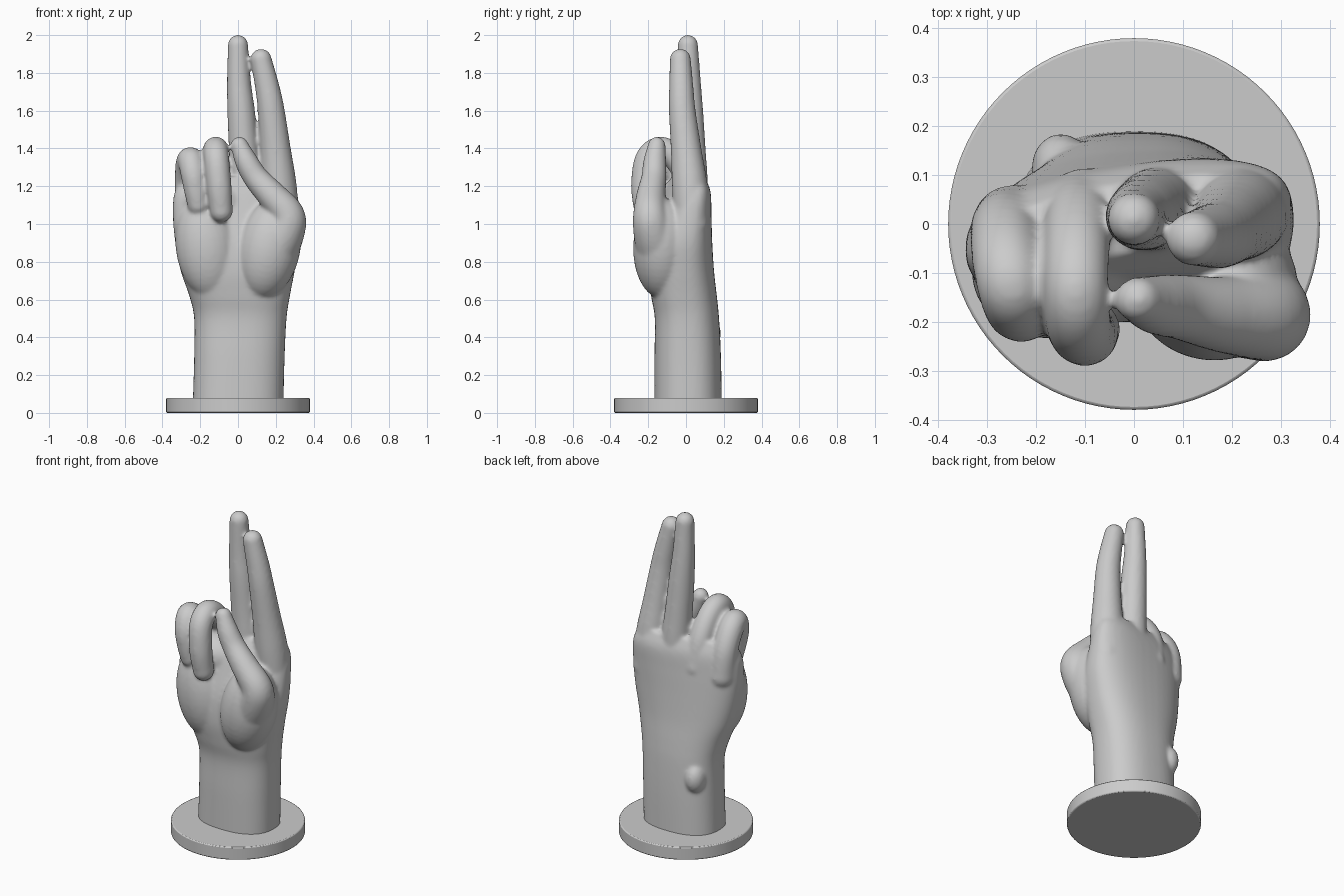
import bpy, bmesh, math
from mathutils import Vector, Matrix

if "Cube" in bpy.data.objects:
    bpy.data.objects.remove(bpy.data.objects["Cube"])

bm = bmesh.new()


def spline(pts, steps=6):
    """Catmull-Rom sampling of points of any dimension up to 4."""
    p = [Vector(q) for q in pts]
    p = [p[0] * 2 - p[1]] + p + [p[-1] * 2 - p[-2]]
    out = []
    for i in range(1, len(p) - 2):
        a, b, c, d = p[i - 1:i + 3]
        for s in range(steps):
            t = s / steps
            out.append((b * 2 + (c - a) * t + (a * 2 - b * 5 + c * 4 - d) * t * t
                        + (b * 3 - a - c * 3 + d) * t ** 3) * 0.5)
    return out + [p[-2]]


def loft(rings):
    """Skin a list of point rings and close both ends."""
    rows = [[bm.verts.new(co) for co in ring] for ring in rings]
    n = len(rows[0])
    for a, b in zip(rows, rows[1:]):
        for i in range(n):
            j = (i + 1) % n
            bm.faces.new((a[i], a[j], b[j], b[i]))
    bm.faces.new(rows[0][::-1])
    bm.faces.new(rows[-1])


def ball(centre, radii, tilt=0.0):
    mat = (Matrix.Translation(centre) @ Matrix.Rotation(tilt, 4, 'Y')
           @ Matrix.Diagonal((*radii, 1)))
    bmesh.ops.create_uvsphere(bm, u_segments=32, v_segments=20, radius=1, matrix=mat)


def finger(pts, n=24):
    """Round tube through (x, y, z, radius) points with ball ends."""
    path = spline(pts)
    rings = []
    side = Vector((1, 0, 0))
    for i, p in enumerate(path):
        tan = (path[min(i + 1, len(path) - 1)].xyz - path[max(i - 1, 0)].xyz).normalized()
        u = (side - tan * side.dot(tan)).normalized()
        v = tan.cross(u)
        side = u
        rings.append([p.xyz + (u * math.cos(k * math.tau / n) + v * math.sin(k * math.tau / n)) * p.w
                      for k in range(n)])
    loft(rings)
    for p in (path[0], path[-1]):
        ball(p.xyz, (p.w,) * 3)


# Wrist and palm: z, x min, x max, y min, y max, skew of the section
sections = [
    (0.03, -.24, .24, -.167, .19, 0), (0.3, -.232, .247, -.167, .185, 0),
    (0.5, -.232, .257, -.165, .175, 0), (0.62, -.258, .275, -.185, .163, .02),
    (0.75, -.303, .30, -.20, .147, .05), (0.9, -.332, .325, -.19, .135, .08),
    (1.05, -.345, .325, -.15, .125, .12), (1.17, -.335, .312, -.11, .115, .15),
    (1.25, -.28, .27, -.06, .085, .15),
]
rings = []
for i, (z, x0, x1, y0, y1, skew) in enumerate(sections):
    ring = []
    for k in range(48):
        c, s = math.cos(k * math.tau / 48), math.sin(k * math.tau / 48)
        dx = math.copysign(abs(c) ** .82, c) * (x1 - x0) / 2
        dy = math.copysign(abs(s) ** .82, s) * (y1 - y0) / 2
        ring.append(((x0 + x1) / 2 + dx, (y0 + y1) / 2 + dy + skew * dx, z))
    rings.append(ring)
columns = [spline(col, 5) for col in zip(*rings)]
loft(list(zip(*columns)))

# Palm pads and wrist bone
ball((-.165, -.10, .88), (.165, .135, .28), -.12)
ball((.165, -.125, .87), (.165, .155, .27), .2)
ball((-.15, -.08, 1.1), (.17, .09, .12))
ball((-.15, .115, .42), (.06, .07, .09))

# Raised fingers
finger([(.05, .03, 1.0, .09), (.045, .03, 1.2, .087), (.03, .025, 1.4, .079),
        (.016, .018, 1.6, .073), (.005, .015, 1.75, .064), (0, .01, 1.947, .054)])
finger([(.235, .03, 1.0, .09), (.217, .02, 1.2, .094), (.198, 0, 1.4, .081),
        (.176, -.02, 1.6, .071), (.156, -.025, 1.72, .065), (.122, -.03, 1.872, .056)])

# Curled fingers
finger([(-.10, .04, 1.08, .075), (-.113, .01, 1.24, .07), (-.117, -.06, 1.355, .067),
        (-.118, -.14, 1.397, .066), (-.113, -.205, 1.34, .067), (-.10, -.225, 1.2, .066),
        (-.088, -.215, 1.068, .06)])
finger([(-.25, 0, 1.05, .08), (-.262, -.015, 1.2, .073), (-.26, -.07, 1.305, .072),
        (-.25, -.13, 1.337, .07), (-.237, -.17, 1.27, .068), (-.222, -.175, 1.18, .064),
        (-.21, -.17, 1.103, .058)])

# Thumb folded across the palm
finger([(.17, -.13, .82, .13), (.25, -.175, .96, .105), (.262, -.19, 1.05, .09),
        (.18, -.185, 1.15, .078), (.095, -.17, 1.245, .067), (.045, -.165, 1.33, .061),
        (.008, -.155, 1.415, .047)])

# Fuse everything into one smooth skin
mesh = bpy.data.meshes.new("hand")
bm.to_mesh(mesh)
bm.free()
hand = bpy.data.objects.new("hand", mesh)
bpy.context.collection.objects.link(hand)
fuse = hand.modifiers.new("fuse", 'REMESH')
fuse.mode = 'VOXEL'
fuse.voxel_size = 0.01
fuse.use_smooth_shade = True
soften = hand.modifiers.new("soften", 'SMOOTH')
soften.factor = 0.5
soften.iterations = 10

# Round base
bpy.ops.mesh.primitive_cylinder_add(vertices=96, radius=.38, depth=.08, location=(0, 0, .04))
base = bpy.context.object
base.name = "base"
bevel = base.modifiers.new("edge", 'BEVEL')
bevel.width = .006
bevel.segments = 2
bpy.ops.object.shade_smooth_by_angle(angle=math.radians(35))
